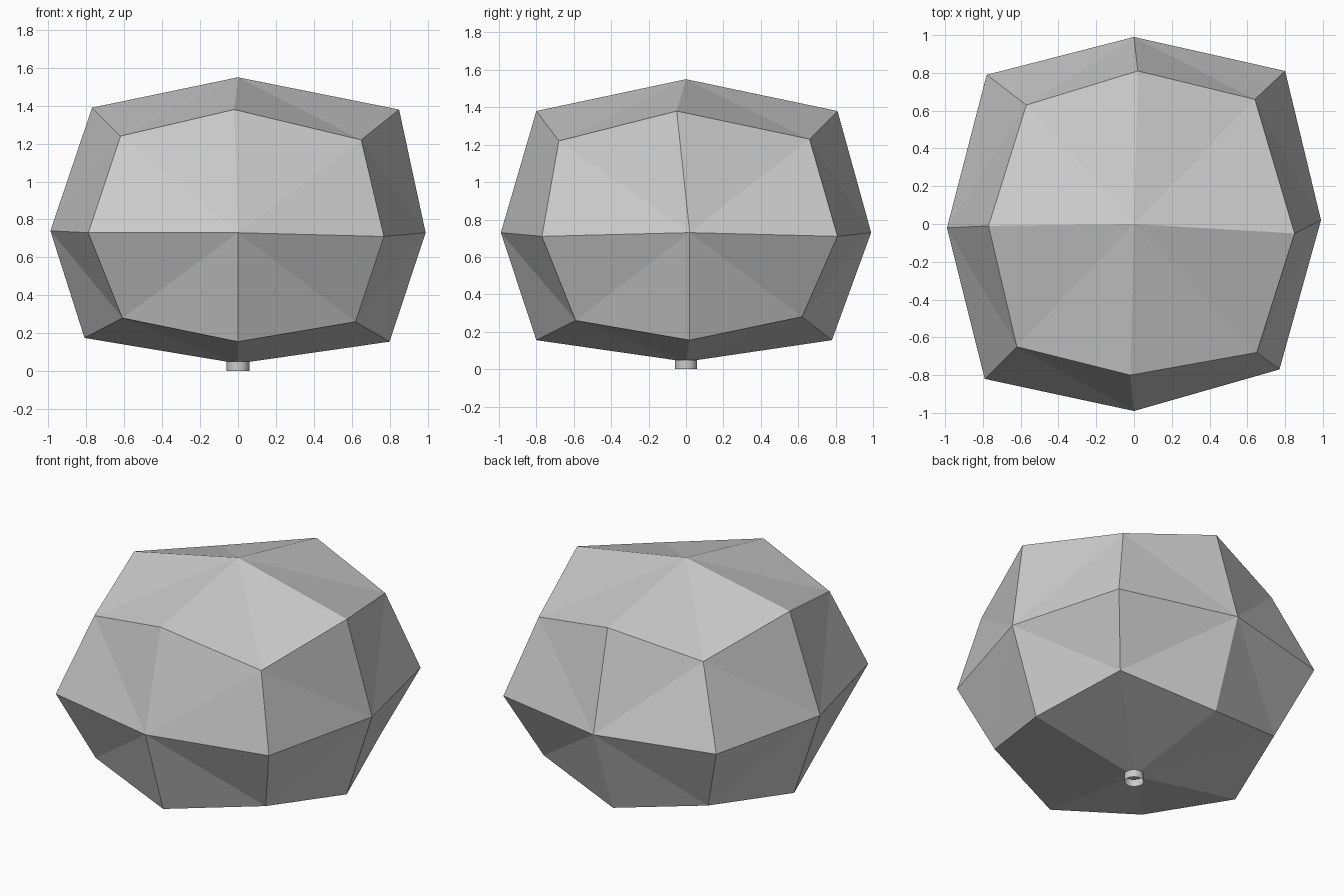
import bpy
import bmesh
from mathutils import Vector

# Remove only the default cube
default_cube = bpy.data.objects.get("Cube")
if default_cube:
    bpy.data.objects.remove(default_cube, do_unlink=True)


def flat_material(name, level):
    mat = bpy.data.materials.new(name)
    mat.use_nodes = True
    colour = (level, level, level, 1)
    mat.diffuse_color = colour
    mat.node_tree.nodes["Principled BSDF"].inputs["Base Color"].default_value = colour
    return mat


def add_object(name, bm, material):
    bmesh.ops.recalc_face_normals(bm, faces=bm.faces[:])
    mesh = bpy.data.meshes.new(name)
    bm.to_mesh(mesh)
    bm.free()
    mesh.materials.append(material)
    obj = bpy.data.objects.new(name, mesh)
    bpy.context.collection.objects.link(obj)
    return obj


def key(vert):
    """Cell of a vertex on the unit cube: letters for side, depth and height."""
    x, y, z = (round(c) for c in vert.co)
    return "LMR"[x + 1] + "FMB"[y + 1] + "DMU"[z + 1]


def order(vert):
    """One for a face centre, two for an edge middle, three for a corner."""
    return sum(abs(round(c)) for c in vert.co)


# Small irregularities that make the rock uneven.
# First letter: L is -x, R is +x; then Front/Back; then Down/Up; M is the middle.
nudges = {
    "LMU": (.03, -.01, .01), "RMU": (.05, -.05, 0),
    "MFU": (-.02, 0, 0), "MBU": (.02, .01, 0),
    "LFU": (.01, -.02, .01), "RFU": (.02, -.05, -.01),
    "LBU": (.06, 0, .01), "RBU": (.01, .03, 0),
    "LFM": (.01, -.02, 0), "RFM": (-.03, .03, -.02),
    "LBM": (.02, -.01, 0), "RBM": (0, .01, -.02),
    "LMM": (0, -.02, .01), "RMM": (0, .02, 0),
    "LMD": (-.01, 0, .02), "RMD": (0, .02, 0), "MBD": (0, -.02, 0),
    "LFD": (.02, -.02, .01), "RFD": (-.01, .04, -.01),
    "LBD": (.03, -.01, 0), "RBD": (0, -.01, .01),
}

# Radius and heights by kind of vertex: face centre, edge middle, corner
reach = {1: .99, 2: .80, 3: .63}
upper = {1: 1.55, 2: 1.38, 3: 1.23}
lower = {1: .04, 2: .155, 3: .27}
equator = .73


def rock_position(vert):
    kind = order(vert)
    x, y, z = (round(c) for c in vert.co)
    height = upper[kind] if z > 0 else lower[kind] if z < 0 else equator
    base = Vector((x * reach[kind], y * reach[kind], height))
    return base + Vector(nudges.get(key(vert), (0, 0, 0)))


stone = flat_material("stone grey", .6)

# Faceted rock: a subdivided cube, every quad split from face centre to corner
bm = bmesh.new()
bmesh.ops.create_cube(bm, size=2)
bmesh.ops.subdivide_edges(bm, edges=bm.edges[:], cuts=1, use_grid_fill=True)
for face in bm.faces[:]:
    centre = min(face.verts, key=order)
    corner = max(face.verts, key=order)
    bmesh.utils.face_split(face, centre, corner)
for vert, place in [(v, rock_position(v)) for v in bm.verts]:
    vert.co = place
add_object("faceted_rock", bm, stone)

# Short open tube underneath
bm = bmesh.new()
bmesh.ops.create_cone(bm, cap_ends=False, segments=24, radius1=.06, radius2=.06, depth=.05)
bmesh.ops.translate(bm, verts=bm.verts[:], vec=(0, 0, .025))
tube = add_object("bottom_tube", bm, stone)
for polygon in tube.data.polygons:
    polygon.use_smooth = True
